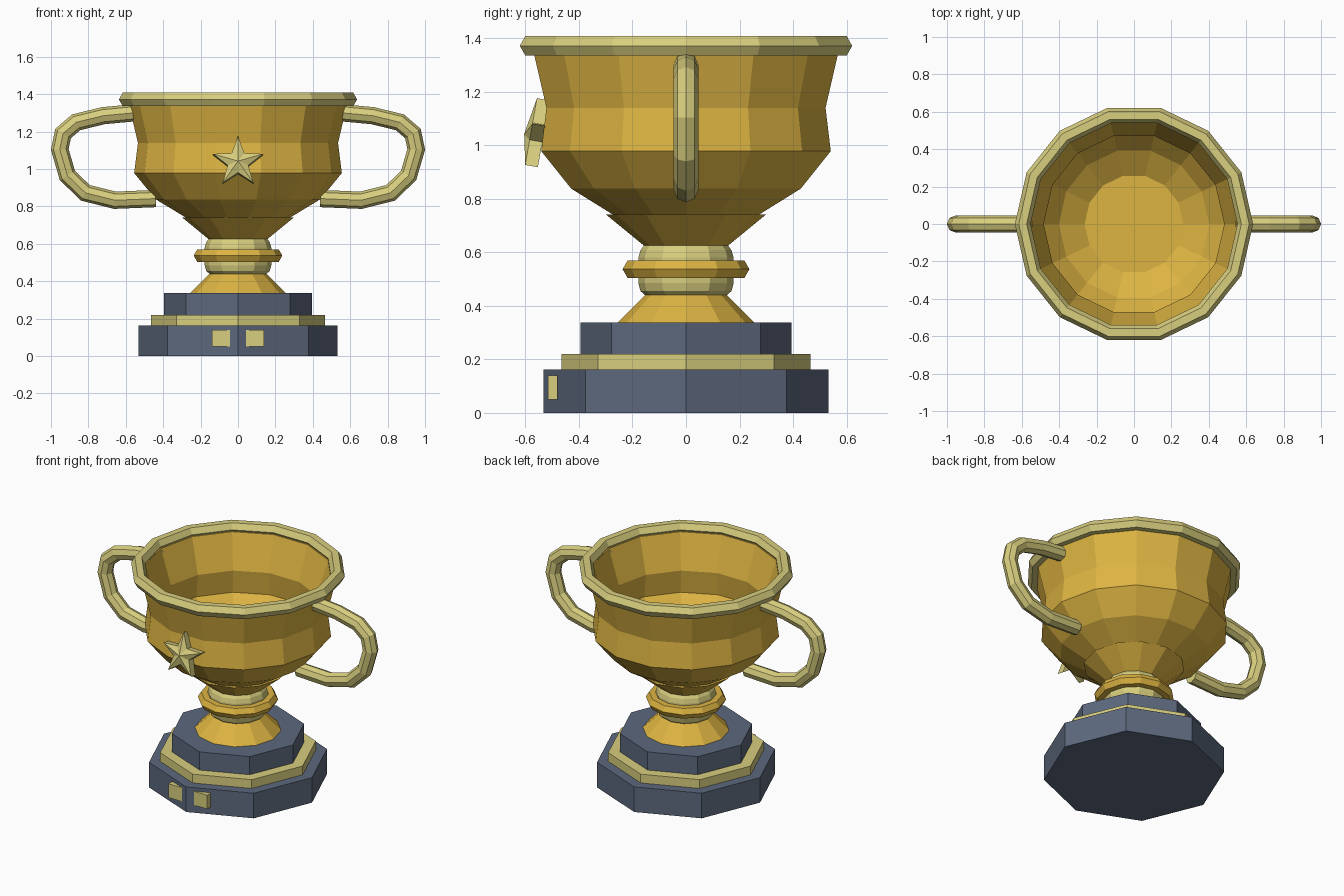
import bpy, bmesh, math
from mathutils import Vector, Matrix

if "Cube" in bpy.data.objects:
    bpy.data.objects.remove(bpy.data.objects["Cube"])


def material(name, rgb):
    m = bpy.data.materials.new(name)
    m.diffuse_color = (*rgb, 1)
    m.use_nodes = True
    m.node_tree.nodes["Principled BSDF"].inputs["Base Color"].default_value = m.diffuse_color
    return m


GOLD = material("gold", (0.73, 0.46, 0.055))
PALE = material("pale_gold", (0.69, 0.62, 0.21))
SLATE = material("slate", (0.108, 0.14, 0.205))


def finish(name, bm, mat):
    bmesh.ops.recalc_face_normals(bm, faces=bm.faces)
    me = bpy.data.meshes.new(name)
    bm.to_mesh(me)
    bm.free()
    me.materials.append(mat)
    ob = bpy.data.objects.new(name, me)
    bpy.context.collection.objects.link(ob)
    return ob


def bridge(bm, rings, closed):
    """Join successive rings of vertices with quads, capping the ends if open."""
    n = len(rings[0])
    pairs = list(zip(rings, rings[1:])) + ([(rings[-1], rings[0])] if closed else [])
    for a, b in pairs:
        for i in range(n):
            j = (i + 1) % n
            bm.faces.new((a[i], a[j], b[j], b[i]))
    if not closed:
        bm.faces.new(rings[0])
        bm.faces.new(rings[-1])


def lathe(name, profile, sides, mat, closed=False):
    """Turn (radius, z) points around the z axis."""
    bm = bmesh.new()
    angles = [2 * math.pi * i / sides for i in range(sides)]
    rings = [[bm.verts.new((r * math.cos(a), r * math.sin(a), z)) for a in angles]
             for r, z in profile]
    bridge(bm, rings, closed)
    return finish(name, bm, mat)


def hex_ring(name, major, minor, z, sides, mat):
    prof = [(major + minor * math.cos(k * math.pi / 3), z + minor * math.sin(k * math.pi / 3))
            for k in range(6)]
    return lathe(name, prof, sides, mat, closed=True)


def box(name, center, size, mat):
    bm = bmesh.new()
    bmesh.ops.create_cube(bm, size=1, matrix=Matrix.Translation(center) @ Matrix.Diagonal((*size, 1)))
    return finish(name, bm, mat)


def tube(name, path, radius, side, mat):
    """Sweep an octagon along a path in the xz plane."""
    bm = bmesh.new()
    pts = [Vector((side * x, 0, z)) for x, z in path]
    rings = []
    for i, p in enumerate(pts):
        d_in = (p - pts[max(i - 1, 0)]).normalized()
        d_out = (pts[min(i + 1, len(pts) - 1)] - p).normalized()
        t = (d_in + d_out).normalized()
        n = Vector((t.z, 0, -t.x))
        miter = 1 / max(t.dot(d_out if d_out.length else d_in), 0.5)
        rings.append([bm.verts.new(p + n * (radius * miter * math.cos(k * math.pi / 4))
                                   + Vector((0, radius * math.sin(k * math.pi / 4), 0)))
                      for k in range(8)])
    bridge(bm, rings, False)
    return finish(name, bm, mat)


# Stepped octagonal base
lathe("base_block", [(0.532, 0), (0.532, 0.163)], 8, SLATE)
lathe("base_band", [(0.465, 0.163), (0.465, 0.22)], 8, PALE)
lathe("base_step", [(0.395, 0.22), (0.395, 0.338)], 8, SLATE)

# Small plaques on the front of the base
for label, s in (("left", -1), ("right", 1)):
    box("plaque_" + label, (s * 0.091, -0.498, 0.095), (0.096, 0.035, 0.09), PALE)

# Foot, stem and collar
lathe("foot", [(0.255, 0.338), (0.152, 0.44)], 12, GOLD)
lathe("stem", [(0.15, 0.438), (0.17, 0.455), (0.178, 0.485),
               (0.178, 0.58), (0.17, 0.608), (0.157, 0.626)], 12, PALE)
hex_ring("stem_ring", 0.199, 0.038, 0.537, 12, GOLD)
lathe("bowl_collar", [(0.157, 0.625), (0.3, 0.742)], 12, GOLD)

# Hollow bowl: outer wall up, inner wall down
lathe("bowl", [(0.275, 0.738), (0.44, 0.838), (0.555, 0.978), (0.535, 1.14), (0.587, 1.36),
               (0.553, 1.36), (0.483, 1.14), (0.503, 0.99), (0.402, 0.873), (0.264, 0.785)],
      14, GOLD)
hex_ring("rim", 0.595, 0.042, 1.372, 14, PALE)

# Handles
PATH = [(0.54, 1.302), (0.72, 1.285), (0.865, 1.25), (0.935, 1.19), (0.953, 1.105),
        (0.912, 0.965), (0.815, 0.872), (0.658, 0.833), (0.44, 0.842)]
for label, s in (("left", -1), ("right", 1)):
    tube("handle_" + label, PATH, 0.046, s, PALE)

# Star on the front, raised at its centre and leaning back with the bowl
bm = bmesh.new()
outline = [((0.14 if k % 2 == 0 else 0.058) * math.sin(k * math.pi / 5),
            (0.14 if k % 2 == 0 else 0.058) * math.cos(k * math.pi / 5)) for k in range(10)]
back = [bm.verts.new((x, 0, z)) for x, z in outline]
front = [bm.verts.new((x, -0.048, z)) for x, z in outline]
peak = bm.verts.new((0, -0.072, 0))
bm.faces.new(back)
for i in range(10):
    j = (i + 1) % 10
    bm.faces.new((back[i], back[j], front[j], front[i]))
    bm.faces.new((front[i], front[j], peak))
star = finish("star", bm, PALE)
star.matrix_world = Matrix.Translation((0, -0.534, 1.03)) @ Matrix.Rotation(math.radians(-10), 4, 'X')
